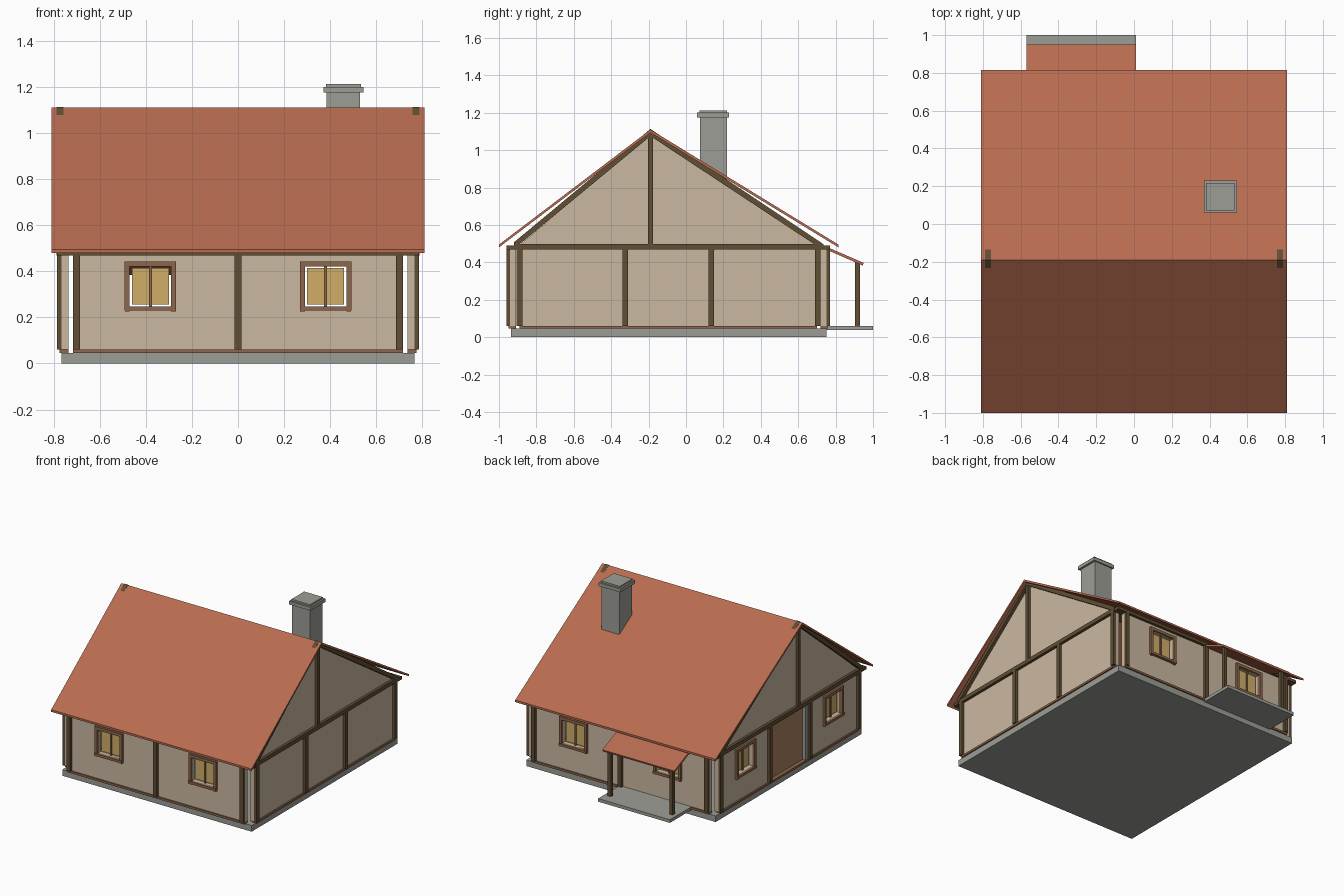
import bpy, bmesh

if "Cube" in bpy.data.objects:
    bpy.data.objects.remove(bpy.data.objects["Cube"])

def material(name, r, g, b):
    m = bpy.data.materials.new(name)
    m.diffuse_color = [((c / 255 + 0.055) / 1.055) ** 2.4 for c in (r, g, b)] + [1]
    m.use_nodes = True
    m.node_tree.nodes["Principled BSDF"].inputs["Base Color"].default_value = m.diffuse_color
    return m

ROOF = material("terracotta", 184, 108, 80)
WALL = material("plaster", 202, 185, 160)
TIMBER = material("dark timber", 96, 78, 52)
TRIM = material("brown trim", 140, 102, 76)
GLASS = material("amber glass", 208, 173, 105)
STONE = material("grey stone", 156, 158, 149)
DOOR = material("door wood", 172, 130, 94)

def finish(name, bm, mat):
    bmesh.ops.recalc_face_normals(bm, faces=bm.faces)
    me = bpy.data.meshes.new(name)
    bm.to_mesh(me)
    bm.free()
    me.materials.append(mat)
    ob = bpy.data.objects.new(name, me)
    bpy.context.collection.objects.link(ob)
    return ob

def box(name, mat, x0, x1, y0, y1, z0, z1):
    bm = bmesh.new()
    bmesh.ops.create_cube(bm, size=1)
    for v in bm.verts:
        v.co = ((x0 + x1) / 2 + v.co.x * (x1 - x0),
                (y0 + y1) / 2 + v.co.y * (y1 - y0),
                (z0 + z1) / 2 + v.co.z * (z1 - z0))
    return finish(name, bm, mat)

def extrude_x(name, mat, profile, x0, x1):
    """Extrude a (y, z) outline along x."""
    bm = bmesh.new()
    face = bm.faces.new([bm.verts.new((x0, y, z)) for y, z in profile])
    new = bmesh.ops.extrude_face_region(bm, geom=[face])["geom"]
    bmesh.ops.translate(bm, vec=(x1 - x0, 0, 0),
                        verts=[g for g in new if isinstance(g, bmesh.types.BMVert)])
    return finish(name, bm, mat)

# Each side maps (u along the wall, w outward) to (x, y)
SIDES = {
    "front": lambda u, w: (u, -0.91 - w),
    "back": lambda u, w: (u, 0.72 + w),
    "left": lambda u, w: (-0.735 - w, u),
    "right": lambda u, w: (0.735 + w, u),
}

def side_box(side, part, mat, u0, u1, w0, w1, z0, z1):
    (xa, ya), (xb, yb) = SIDES[side](u0, w0), SIDES[side](u1, w1)
    return box(side + "_" + part, mat, min(xa, xb), max(xa, xb),
               min(ya, yb), max(ya, yb), z0, z1)

def cut(ob, cutter):
    mod = ob.modifiers.new("opening", "BOOLEAN")
    mod.operation = "DIFFERENCE"
    mod.solver = "EXACT"
    mod.object = cutter
    bpy.context.view_layer.objects.active = ob
    bpy.ops.object.modifier_apply(modifier=mod.name)
    bpy.data.objects.remove(cutter)

def window(side, wall, c):
    cut(wall, side_box(side, "cutter", WALL, c - 0.09, c + 0.09, -0.1, 0.1, 0.248, 0.42))
    for s in (-1, 1):
        a, b = sorted((c + s * 0.09, c + s * 0.112))
        side_box(side, "window_jamb", TRIM, a, b, 0.02, 0.045, 0.248, 0.42)
        a, b = sorted((c + s * 0.006, c + s * 0.08))
        side_box(side, "window_pane", GLASS, a, b, 0.003, 0.01, 0.256, 0.415)
        a, b = sorted((c + s * 0.09, c + s * 0.11))
        side_box(side, "sill_foot", TRIM, a, b, 0.02, 0.045, 0.225, 0.232)
    side_box(side, "window_head", TRIM, c - 0.112, c + 0.112, 0.02, 0.045, 0.42, 0.442)
    side_box(side, "window_sill", TRIM, c - 0.112, c + 0.112, 0.02, 0.05, 0.23, 0.248)
    side_box(side, "window_mullion", TRIM, c - 0.006, c + 0.006, 0.0, 0.018, 0.248, 0.42)

# Foundation
box("foundation", STONE, -0.765, 0.765, -0.935, 0.75, 0, 0.045)

# Front and back walls
for side in ("front", "back"):
    wall = side_box(side, "wall", WALL, -0.715, 0.715, 0, 0.03, 0.06, 0.48)
    side_box(side, "sill_plank", TRIM, -0.715, 0.715, 0, 0.04, 0.045, 0.06)
    side_box(side, "top_beam", TIMBER, -0.785, 0.785, 0, 0.05, 0.468, 0.49)
    for u in (-0.7, 0, 0.7):
        side_box(side, "post", TIMBER, u - 0.015, u + 0.015, 0.03, 0.05, 0.06, 0.468)
    for u in (-0.38, 0.38):
        window(side, wall, u)

# Gable end walls with rafters
APEX = -0.19
for side, s in (("left", -1), ("right", 1)):
    wall = side_box(side, "wall", WALL, -0.905, 0.72, 0, 0.03, 0.06, 0.48)
    side_box(side, "sill_plank", TRIM, -0.89, 0.70, 0, 0.04, 0.045, 0.06)
    side_box(side, "tie_beam", TIMBER, -0.917, 0.735, 0.015, 0.05, 0.468, 0.498)
    for u in (-0.89, -0.325, 0.135, 0.705):
        side_box(side, "stud", TIMBER, u - 0.015, u + 0.015, 0.03, 0.05, 0.06, 0.468)
    side_box(side, "king_post", TIMBER, APEX - 0.013, APEX + 0.013, 0.025, 0.05, 0.498, 1.085)
    extrude_x(side + "_gable", WALL, [(-0.905, 0.48), (0.72, 0.48), (APEX, 1.085)],
              s * 0.735, s * 0.765)
    extrude_x(side + "_rafters", TIMBER,
              [(-0.92, 0.507), (APEX, 1.113), (0.73, 0.501), (0.73, 0.468),
               (APEX, 1.075), (-0.92, 0.472)], s * 0.758, s * 0.788)
    if side == "left":
        for u in (-0.6, 0.415):
            window(side, wall, u)
        # Recessed door with a stone jamb
        cut(wall, side_box(side, "cutter", WALL, -0.31, 0.12, -0.1, 0.1, 0.05, 0.45))
        side_box(side, "door", DOOR, -0.28, 0.12, 0.0, 0.012, 0.06, 0.45)
        side_box(side, "door_jamb", STONE, -0.31, -0.28, 0, 0.035, 0.06, 0.45)

# Main roof
extrude_x("roof", ROOF, [(-1, 0.495), (APEX, 1.11), (0.815, 0.495), (0.815, 0.48),
                         (APEX, 1.093), (-1, 0.48)], -0.81, 0.81)

# Chimney
box("chimney_stack", STONE, 0.385, 0.53, 0.075, 0.22, 0.8, 1.175)
box("chimney_cap", STONE, 0.37, 0.545, 0.06, 0.23, 1.175, 1.2)
box("chimney_top", STONE, 0.382, 0.533, 0.072, 0.218, 1.2, 1.212)

# Back porch
box("porch_slab", STONE, -0.57, 0.01, 0.72, 1.0, 0.037, 0.06)
extrude_x("porch_roof", ROOF, [(0.75, 0.484), (0.95, 0.397), (0.945, 0.383), (0.75, 0.468)],
          -0.57, 0.01)
for x in (-0.53, -0.03):
    box("porch_post", TIMBER, x - 0.013, x + 0.013, 0.903, 0.929, 0.06, 0.398)
